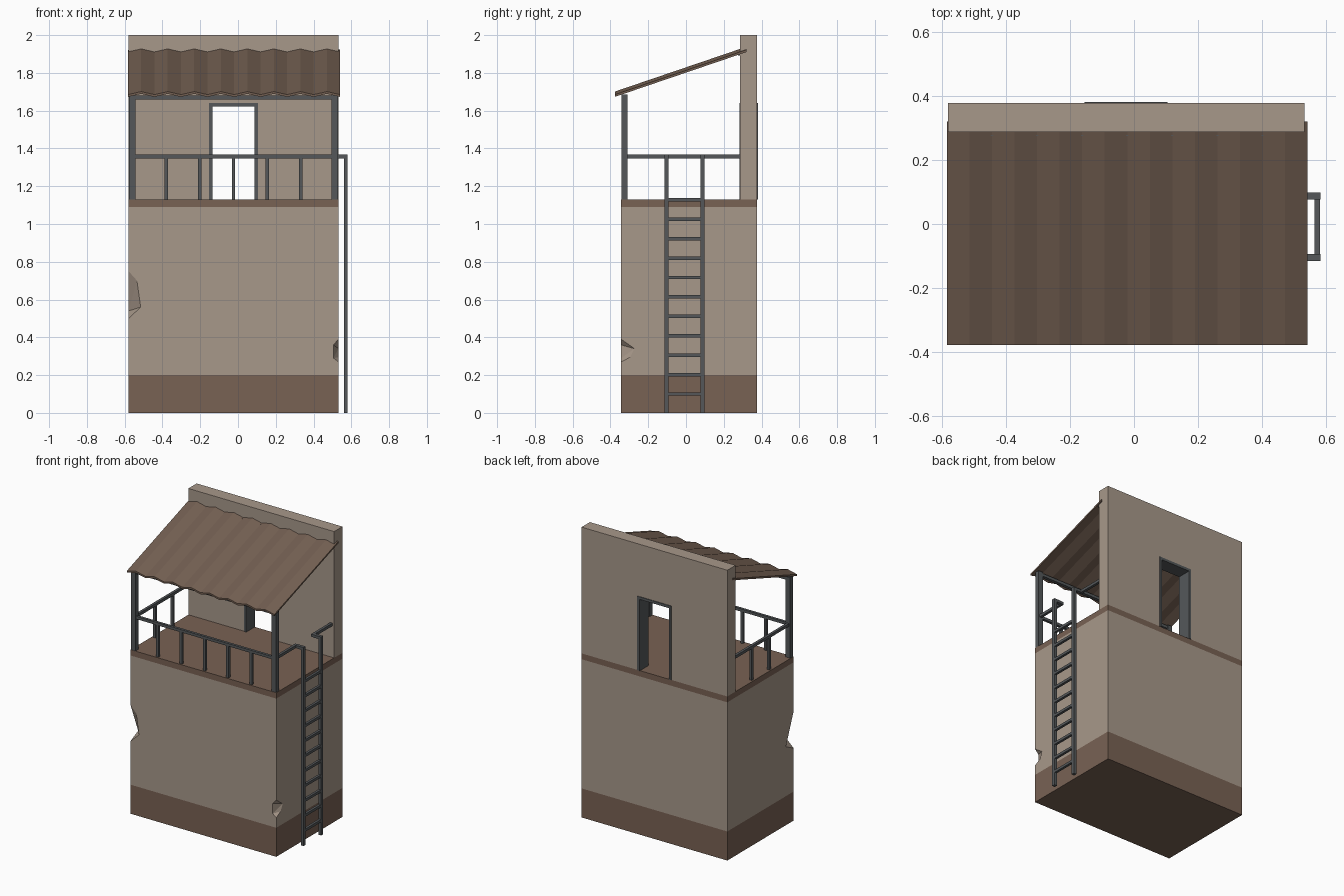
import bpy, bmesh, math
from mathutils import Vector

if "Cube" in bpy.data.objects:
    bpy.data.objects.remove(bpy.data.objects["Cube"])


def material(name, rgb):
    m = bpy.data.materials.new(name)
    m.diffuse_color = (*rgb, 1)
    m.use_nodes = True
    m.node_tree.nodes["Principled BSDF"].inputs["Base Color"].default_value = m.diffuse_color
    return m


PLASTER = material("plaster", (0.39, 0.315, 0.255))
BROWN = material("brown trim", (0.19, 0.122, 0.088))
ROOF = material("roof brown", (0.175, 0.117, 0.085))
METAL = material("dark metal", (0.089, 0.097, 0.102))


def finish(name, bm, *mats):
    bmesh.ops.recalc_face_normals(bm, faces=bm.faces)
    me = bpy.data.meshes.new(name)
    bm.to_mesh(me)
    bm.free()
    ob = bpy.data.objects.new(name, me)
    bpy.context.collection.objects.link(ob)
    for m in mats:
        me.materials.append(m)
    return ob


def add_box(bm, x0, x1, y0, y1, z0, z1):
    vs = bmesh.ops.create_cube(bm, size=1)["verts"]
    for v in vs:
        v.co = Vector((x1 if v.co.x > 0 else x0,
                       y1 if v.co.y > 0 else y0,
                       z1 if v.co.z > 0 else z0))


def boxes(name, mat, items):
    bm = bmesh.new()
    for b in items:
        add_box(bm, *b)
    return finish(name, bm, mat)


X0, X1, Y0, Y1 = -0.579, 0.532, -0.343, 0.377
FLOOR, WALL_Y = 1.13, 0.287

# main block: brown plinth, plaster walls, brown floor band
bm = bmesh.new()
add_box(bm, X0, X1, Y0, Y1, 0, FLOOR)
for z in (0.2, 1.09):
    bmesh.ops.bisect_plane(bm, geom=bm.verts[:] + bm.edges[:] + bm.faces[:],
                           plane_co=(0, 0, z), plane_no=(0, 0, 1))
for f in bm.faces:
    z = f.calc_center_median().z
    f.material_index = 0 if 0.2 < z < 1.09 else 1
body = finish("main_block", bm, PLASTER, BROWN)


# chipped corners: convex cutters taken out of the block
def chip(name, cx, front, side):
    out = 0.02 if cx > 0 else -0.02
    bm = bmesh.new()
    for x, z in front:
        bm.verts.new((x, Y0, z))
        bm.verts.new((x, Y0 - 0.02, z))
    for y, z in side:
        bm.verts.new((cx, y, z))
        bm.verts.new((cx + out, y, z))
    for z in (front[0][1], front[-1][1]):
        bm.verts.new((cx + out, Y0 - 0.02, z))
    r = bmesh.ops.convex_hull(bm, input=bm.verts)
    junk = {v for v in r["geom_interior"] + r["geom_unused"] if isinstance(v, bmesh.types.BMVert)}
    bmesh.ops.delete(bm, geom=list(junk), context="VERTS")
    cutter = finish(name, bm, PLASTER)
    cutter.hide_render = True
    cutter.hide_set(True)
    mod = body.modifiers.new(name, "BOOLEAN")
    mod.object = cutter
    mod.operation = "DIFFERENCE"
    mod.solver = "EXACT"


chip("left_chip_cutter", X0,
     [(X0, 0.75), (-0.535, 0.70), (-0.515, 0.56), (X0, 0.50)],
     [(Y0, 0.75), (-0.29, 0.60), (-0.26, 0.54), (Y0, 0.50)])
chip("right_chip_cutter", X1,
     [(X1, 0.39), (0.505, 0.36), (0.505, 0.29), (X1, 0.27)],
     [(Y0, 0.39), (-0.273, 0.34), (-0.295, 0.295), (Y0, 0.28)])

# back wall with doorway, extruded from its outline
DX0, DX1, DZ = -0.150, 0.101, 1.636
bm = bmesh.new()
outline = [(X0, FLOOR), (DX0, FLOOR), (DX0, DZ), (DX1, DZ), (DX1, FLOOR),
           (X1, FLOOR), (X1, 2.0), (X0, 2.0)]
face = bm.faces.new([bm.verts.new((x, WALL_Y, z)) for x, z in outline])
ext = bmesh.ops.extrude_face_region(bm, geom=[face])["geom"]
bmesh.ops.translate(bm, vec=(0, Y1 - WALL_Y, 0),
                    verts=[g for g in ext if isinstance(g, bmesh.types.BMVert)])
finish("back_wall", bm, PLASTER)

# door frame
F0, F1 = WALL_Y - 0.004, Y1 + 0.004
boxes("door_frame", METAL, [
    (DX0 - 0.004, DX0 + 0.014, F0, F1, FLOOR, DZ + 0.004),
    (DX1 - 0.014, DX1 + 0.004, F0, F1, FLOOR, DZ + 0.004),
    (DX0 + 0.014, DX1 - 0.014, F0, F1, DZ - 0.014, DZ + 0.004)])

# roof posts and beams
PW = 0.034
boxes("roof_posts", METAL, [(x, x + PW, Y0 + 0.002, Y0 + 0.032, FLOOR, 1.685)
                            for x in (X0 + 0.003, X1 - 0.003 - PW)])
boxes("roof_beams", METAL, [
    (X0 + PW, X1 - PW, Y0 + 0.006, Y0 + 0.028, 1.66, 1.68),
    (X0 + 0.003, X1 - 0.003, WALL_Y - 0.012, WALL_Y, 1.892, 1.908)])

# railing: front, left, and right with a gap for the ladder
RZ0, RZ1, T = 1.348, 1.367, 0.009
YF, XL, XR = Y0 + 0.017, X0 + 0.02, X1 - 0.02
LY = (-0.104, 0.087)
rails = [(XL, XR, YF - T, YF + T, RZ0, RZ1),
         (XL - T, XL + T, YF, WALL_Y, RZ0, RZ1),
         (XR - T, XR + T, YF, LY[0] + T, RZ0, RZ1),
         (XR - T, XR + T, LY[1] - T, WALL_Y, RZ0, RZ1)]
rails += [(x - T, x + T, YF - T, YF + T, FLOOR, RZ0)
          for x in (-0.38 + 0.178 * i for i in range(5))]
rails += [(XL - T, XL + T, y - T, y + T, FLOOR, RZ0) for y in LY]
boxes("railing", METAL, rails)

# ladder with handholds joining the railing
LX0, LX1 = 0.560, 0.581
parts = []
for y in LY:
    parts.append((LX0, LX1, y - 0.011, y + 0.011, 0, RZ1))
    parts.append((XR + T, LX0, y - 0.011, y + 0.011, RZ0, RZ1))
for i in range(11):
    z = 0.1 + 0.1028 * i
    parts.append((LX0 + 0.002, LX1 - 0.002, LY[0] + 0.011, LY[1] - 0.011, z - 0.009, z + 0.009))
boxes("ladder", METAL, parts)

# corrugated sloping roof
RX0, RX1, WAVES, SEG = -0.583, 0.541, 8, 4
bm = bmesh.new()
rows = []
for i in range(WAVES * SEG + 1):
    x = RX0 + (RX1 - RX0) * i / (WAVES * SEG)
    w = -0.008 * math.cos(2 * math.pi * i / SEG)
    rows.append([bm.verts.new((x, y, z + w + dz))
                 for y, z, dz in ((-0.377, 1.687, 0.006), (0.319, 1.924, 0.006),
                                  (0.319, 1.924, -0.006), (-0.377, 1.687, -0.006))])
for a, b in zip(rows, rows[1:]):
    for k in range(4):
        n = (k + 1) % 4
        bm.faces.new((a[k], a[n], b[n], b[k]))
bm.faces.new(rows[0])
bm.faces.new(rows[-1])
finish("corrugated_roof", bm, ROOF)
